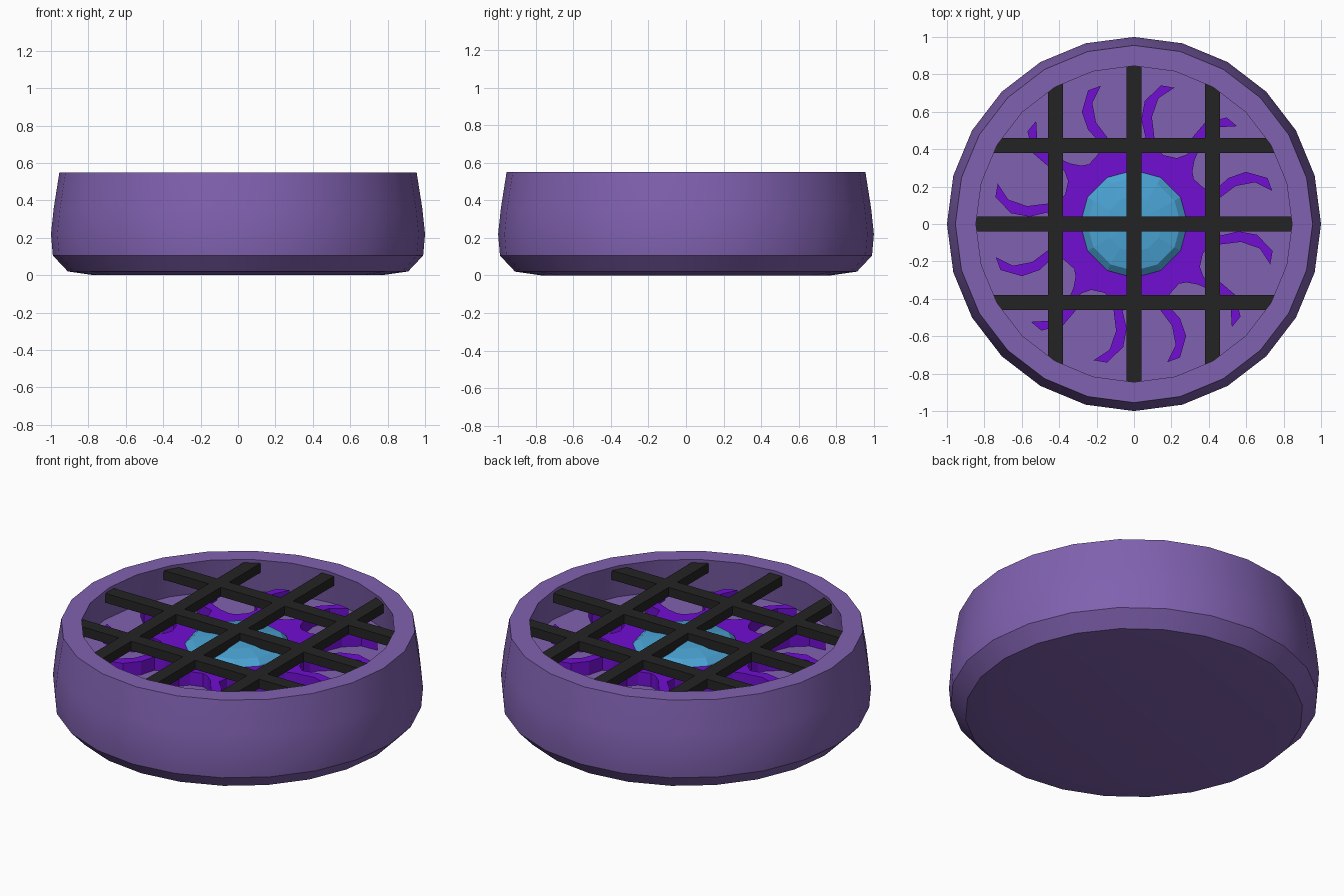
import bpy, bmesh, math
from math import cos, sin, pi, radians, sqrt

if "Cube" in bpy.data.objects:
    bpy.data.objects.remove(bpy.data.objects["Cube"])


def material(name, rgb):
    m = bpy.data.materials.new(name)
    m.diffuse_color = (*rgb, 1)
    m.use_nodes = True
    m.node_tree.nodes["Principled BSDF"].inputs["Base Color"].default_value = m.diffuse_color
    return m


SHELL = material("muted purple", (0.216, 0.120, 0.434))
STAR = material("vivid violet", (0.162, 0.0044, 0.645))
BLUE = material("sky blue", (0.069, 0.366, 0.658))
BLACK = material("charcoal", (0.0176, 0.0176, 0.0176))


def finish(name, bm, mat, smooth=None):
    bmesh.ops.recalc_face_normals(bm, faces=bm.faces)
    me = bpy.data.meshes.new(name)
    bm.to_mesh(me)
    bm.free()
    me.materials.append(mat)
    ob = bpy.data.objects.new(name, me)
    bpy.context.collection.objects.link(ob)
    if smooth:
        bpy.ops.object.select_all(action='DESELECT')
        ob.select_set(True)
        bpy.context.view_layer.objects.active = ob
        bpy.ops.object.shade_smooth_by_angle(angle=radians(smooth))
    return ob


def lathe(name, profile, sides, mat, smooth=None):
    """Revolve (radius, z) rings and cap both ends."""
    bm = bmesh.new()
    rings = [[bm.verts.new((r * cos(2 * pi * i / sides), r * sin(2 * pi * i / sides), z))
              for i in range(sides)] for r, z in profile]
    for a, b in zip(rings, rings[1:]):
        for i in range(sides):
            j = (i + 1) % sides
            bm.faces.new((a[i], a[j], b[j], b[i]))
    bm.faces.new(rings[0])
    bm.faces.new(rings[-1])
    return finish(name, bm, mat, smooth)


def prism(name, outline, z0, z1, mat):
    bm = bmesh.new()
    low = [bm.verts.new((x, y, z0)) for x, y in outline]
    high = [bm.verts.new((x, y, z1)) for x, y in outline]
    bm.faces.new(low)
    bm.faces.new(high)
    n = len(outline)
    for i in range(n):
        j = (i + 1) % n
        bm.faces.new((low[i], low[j], high[j], high[i]))
    return finish(name, bm, mat)


# round shell with a slightly overhanging inner wall and a raised floor
lathe("shell", [(0.77, 0.0), (0.91, 0.02), (0.99, 0.105), (1.0, 0.22), (0.985, 0.36),
                (0.955, 0.55), (0.845, 0.55), (0.875, 0.35)], 24, SHELL, 30)

# twelve-armed curled star: one arm in (degrees from tip, radius), repeated
ARM = [(-8, 0.40), (-3, 0.42), (1.5, 0.47), (5.5, 0.58), (4, 0.685), (-1.5, 0.76),
       (4, 0.755), (10, 0.66), (11, 0.56), (7.5, 0.47), (12, 0.42)]
outline = []
for k in range(12):
    for a, r in ARM:
        t = radians(15 + 30 * k + a)
        outline.append((r * cos(t), r * sin(t)))
prism("curled_star", outline, 0.34, 0.43, STAR)

# faceted dome in the middle
lathe("center_dome", [(0.29, 0.36), (0.30, 0.40), (0.285, 0.435), (0.25, 0.465),
                      (0.15, 0.482), (0.04, 0.487)], 12, BLUE)

# grille bars, ends trimmed to the inner rim circle
R, HALF = 0.845, 0.04
for c, label in ((-0.42, "low"), (0.0, "middle"), (0.42, "high")):
    a, b = c - HALF, c + HALF
    ea, eb = sqrt(R * R - a * a), sqrt(R * R - b * b)
    bar = [(-ea, a), (ea, a), (eb, b), (-eb, b)]
    prism("grille_bar_across_" + label, bar, 0.475, 0.53, BLACK)
    prism("grille_bar_lengthwise_" + label, [(y, x) for x, y in bar], 0.475, 0.53, BLACK)
